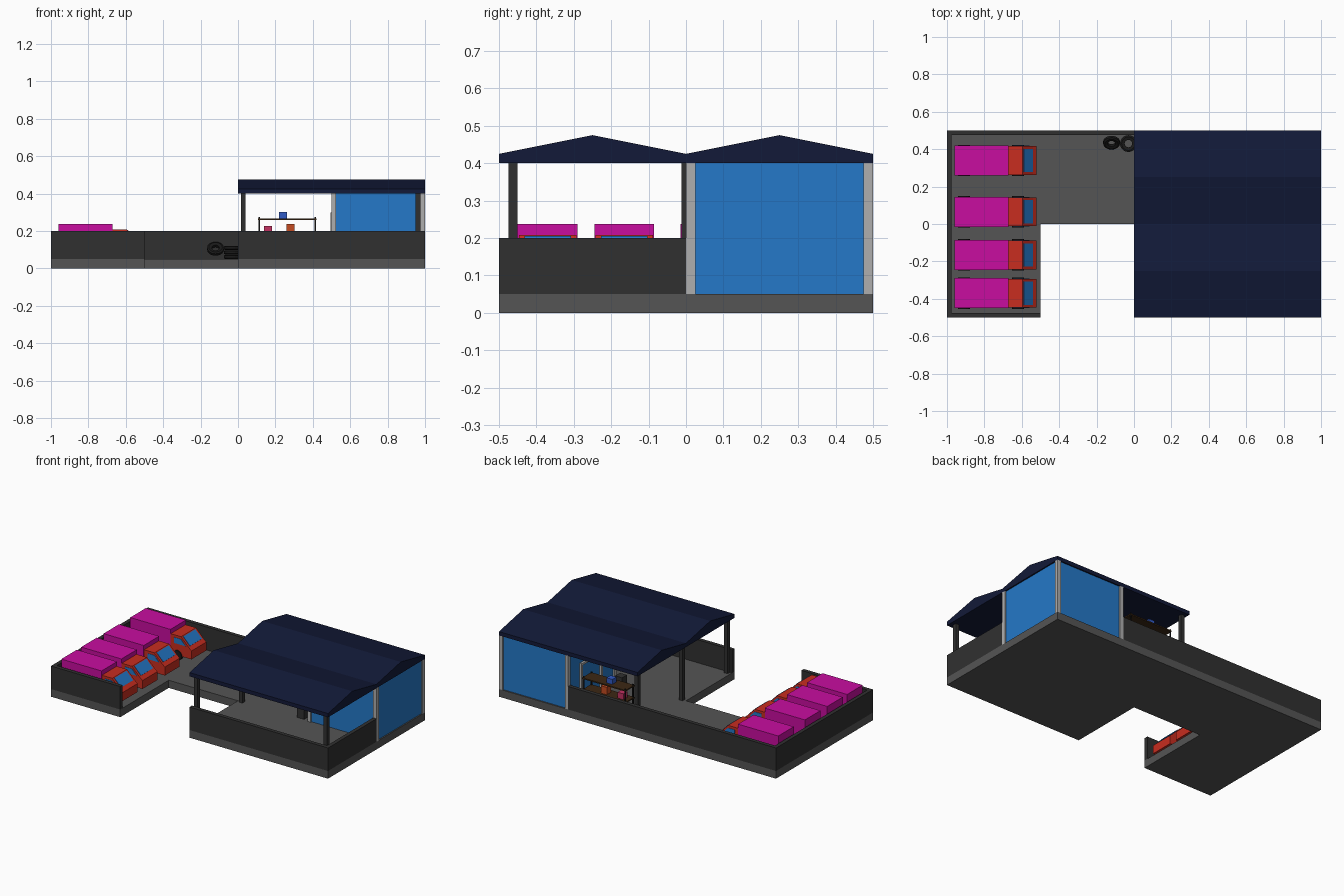
import bpy, bmesh, math
from mathutils import Vector

if "Cube" in bpy.data.objects:
    bpy.data.objects.remove(bpy.data.objects["Cube"])


def mat(name, r, g, b):
    m = bpy.data.materials.new(name)
    m.diffuse_color = (r, g, b, 1)
    m.use_nodes = True
    m.node_tree.nodes["Principled BSDF"].inputs["Base Color"].default_value = m.diffuse_color
    return m


CONCRETE = mat("concrete", .09, .09, .09)
DARK = mat("dark_wall", .03, .03, .03)
LIGHT = mat("light_frame", .43, .43, .43)
GLASS = mat("blue_glass", .018, .19, .58)
NAVY = mat("navy_roof", .006, .01, .04)
PINK = mat("cargo_pink", .58, .004, .35)
RED = mat("cab_red", .58, .026, .014)
BLACK = mat("rubber", .01, .01, .01)
WOOD = mat("wood", .045, .021, .007)
ORANGE = mat("orange", .55, .07, .015)
BLUE = mat("box_blue", .03, .1, .55)
ROSE = mat("rose", .55, .03, .12)


def finish(name, bm, m):
    bmesh.ops.recalc_face_normals(bm, faces=bm.faces)
    me = bpy.data.meshes.new(name)
    bm.to_mesh(me)
    bm.free()
    me.materials.append(m)
    ob = bpy.data.objects.new(name, me)
    bpy.context.collection.objects.link(ob)
    return ob


def box(name, x0, x1, y0, y1, z0, z1, m):
    bm = bmesh.new()
    bmesh.ops.create_cube(bm, size=1)
    for v in bm.verts:
        v.co = ((x0 + x1) / 2 + v.co.x * (x1 - x0), (y0 + y1) / 2 + v.co.y * (y1 - y0),
                (z0 + z1) / 2 + v.co.z * (z1 - z0))
    return finish(name, bm, m)


def prism(name, pts, offset, m):
    """Extrude a closed outline of 3D points along an offset."""
    bm = bmesh.new()
    f = bm.faces.new([bm.verts.new(p) for p in pts])
    r = bmesh.ops.extrude_face_region(bm, geom=[f], use_keep_orig=True)
    for v in r["geom"]:
        if isinstance(v, bmesh.types.BMVert):
            v.co += Vector(offset)
    return finish(name, bm, m)


def lathe(name, profile, loc, rot, m, steps=20):
    """Spin a closed (radius, height) outline around z."""
    bm = bmesh.new()
    rings = []
    for i in range(steps):
        a = 2 * math.pi * i / steps
        rings.append([bm.verts.new((r * math.cos(a), r * math.sin(a), z)) for r, z in profile])
    n = len(profile)
    for i in range(steps):
        p, q = rings[i], rings[(i + 1) % steps]
        for j in range(n):
            k = (j + 1) % n
            bm.faces.new((p[j], q[j], q[k], p[k]))
    ob = finish(name, bm, m)
    ob.location, ob.rotation_euler = loc, rot
    return ob


# U-shaped ground slab
prism("slab", [(-1, -.5, 0), (-.5, -.5, 0), (-.5, 0, 0), (0, 0, 0), (0, -.5, 0), (1, -.5, 0),
               (1, .5, 0), (-1, .5, 0)], (0, 0, .05), CONCRETE)

# Low perimeter walls
T = .025
box("left_wall", -1, -1 + T, -.5, .5, .05, .2, DARK)
box("back_wall", -1 + T, .5, .5 - T, .5, .05, .2, DARK)
box("left_front_wall", -1 + T, -.5, -.5, -.5 + T, .05, .2, DARK)
box("right_front_wall", 0, 1, -.5, -.5 + T, .05, .2, DARK)
box("right_wall", 1 - T, 1, -.5 + T, 0, .05, .2, DARK)

# Double-gabled roof
prism("roof", [(0, -.5, .4), (0, .5, .4), (0, .5, .425), (0, .25, .475), (0, 0, .425),
               (0, -.25, .475), (0, -.5, .425)], (1, 0, 0), NAVY)

# Roof posts
for i, (x, y) in enumerate([(.0275, -.4625), (.0275, 0), (.0275, .4625), (.9625, -.4625)]):
    box(f"roof_post_{i}", x - .0125, x + .0125, y - .0125, y + .0125, .05, .4, DARK)

# Glass office: corner pillars and recessed panes
for x in (.5, .975):
    for y in (0, .475):
        box("office_pillar", x, x + T, y, y + T, .05, .4, LIGHT)
for y in (.0125, .4875):
    box("office_pane_x", .52, .98, y - .004, y + .004, .05, .4, GLASS)
for x in (.5125, .9875):
    box("office_pane_y", x - .004, x + .004, .02, .48, .05, .4, GLASS)

# Door frame on the office's west side
for y in (.15, .355):
    box("door_jamb", .495, .525, y, y + .015, .05, .285, LIGHT)
box("door_lintel", .495, .525, .15, .37, .285, .3, LIGHT)

# Storage shelf with small goods
for x in (.11, .41):
    for y in (.38, .46):
        box("shelf_leg", x, x + .008, y, y + .008, .05, .275, BLACK)
for z in (.105, .182, .26):
    box("shelf_board", .108, .42, .378, .47, z, z + .008, WOOD)
for name, x, z, h, m in [("blue_box", .24, .268, .033, BLUE), ("rose_box", .16, .19, .038, ROSE),
                         ("orange_box", .28, .19, .048, ORANGE)]:
    box(name, x - .021, x + .021, .405, .447, z, z + h, m)
box("floor_crate", .42, .47, .01, .06, .05, .11, DARK)

# Tyre stack and one leaning tyre
TYRE = [(.02, -.008), (.036, -.0115), (.045, -.007), (.045, .007), (.036, .0115), (.02, .008)]
for i in range(3):
    lathe("stacked_tyre", TYRE, (-.03, .43, .0615 + i * .024), (0, 0, 0), BLACK)
lathe("leaning_tyre", TYRE, (-.12, .435, .105), (math.radians(45), 0, 0), BLACK)

# Row of parked trucks
for n, cy in enumerate((.34, .065, -.165, -.37)):
    w = .08
    y0, y1 = cy - w, cy + w
    box(f"truck_{n}_cargo", -.96, -.67, y0, y1, .1, .237, PINK)
    box(f"truck_{n}_chassis", -.95, -.6, cy - .05, cy + .05, .075, .1, BLACK)
    cab = [(-.67, .08), (-.52, .08), (-.52, .135), (-.54, .152), (-.595, .208), (-.67, .208)]
    prism(f"truck_{n}_cab", [(x, y0 + .003, z) for x, z in cab], (0, 2 * w - .006, 0), RED)
    # Windscreen lying on the sloped face
    prism(f"truck_{n}_windscreen", [(-.592, y0 + .018, .203), (-.589, y0 + .018, .206),
                                    (-.541, y0 + .018, .157), (-.544, y0 + .018, .154)],
          (0, 2 * w - .036, 0), GLASS)
    # Side windows and wheels on both sides
    for s in (-1, 1):
        ys = cy + s * (w - .003)
        prism(f"truck_{n}_side_window", [(-.645, ys - .002, .155), (-.56, ys - .002, .155),
                                         (-.595, ys - .002, .192), (-.645, ys - .002, .192)],
              (0, .004, 0), GLASS)
        for x in (-.91, -.62):
            bm = bmesh.new()
            bmesh.ops.create_cone(bm, cap_ends=True, segments=16, radius1=.032, radius2=.032, depth=.025)
            ob = finish(f"truck_{n}_wheel", bm, BLACK)
            ob.location = (x, cy + s * (w - .009), .082)
            ob.rotation_euler = (math.pi / 2, 0, 0)
